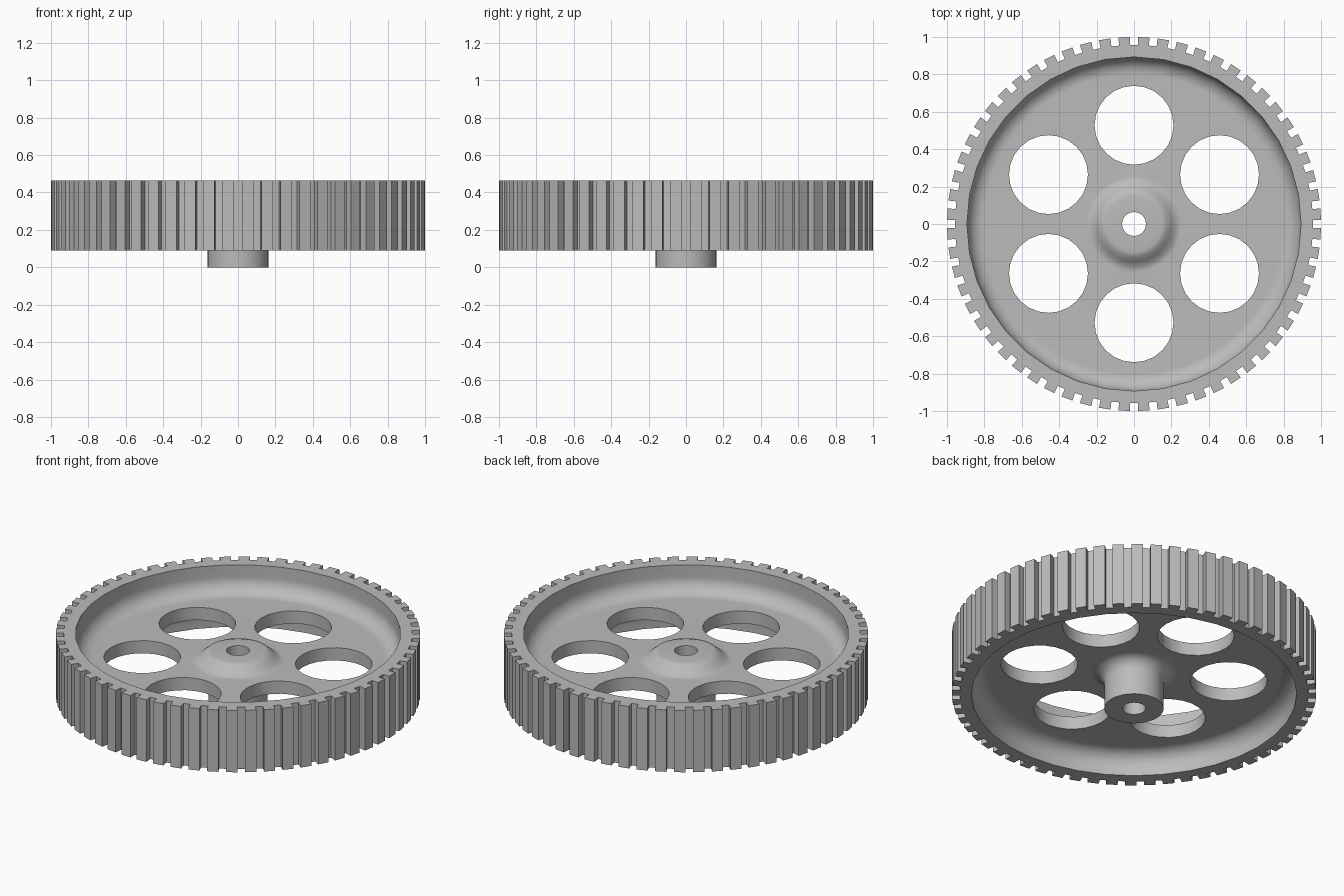
import bpy, bmesh, math
from math import sin, cos, pi, radians

cube = bpy.data.objects.get("Cube")
if cube:
    bpy.data.objects.remove(cube, do_unlink=True)

# Main sizes
TEETH, TIP, ROOT = 60, 1.0, 0.957
RIM_LOW, RIM_TOP, RIM_IN = 0.09, 0.465, 0.893
WEB_LOW, WEB_TOP = 0.225, 0.302
HUB, BORE = 0.163, 0.064

grey = bpy.data.materials.new("plain_grey")
grey.use_nodes = True
grey.diffuse_color = (0.5, 0.5, 0.5, 1)
grey.node_tree.nodes["Principled BSDF"].inputs["Base Color"].default_value = (0.5, 0.5, 0.5, 1)


def make_object(name, bm):
    bmesh.ops.recalc_face_normals(bm, faces=bm.faces)
    mesh = bpy.data.meshes.new(name)
    bm.to_mesh(mesh)
    bm.free()
    mesh.materials.append(grey)
    obj = bpy.data.objects.new(name, mesh)
    bpy.context.collection.objects.link(obj)
    return obj


def arc(cx, cz, r, start, end, steps=6):
    angles = [radians(start + (end - start) * i / steps) for i in range(steps + 1)]
    return [(cx + r * cos(a), cz + r * sin(a)) for a in angles]


def lathe(name, profile, sides=36):
    """Revolve a closed (radius, z) outline that stays off the axis."""
    bm = bmesh.new()
    rings = [[bm.verts.new((r * cos(2 * pi * i / sides), r * sin(2 * pi * i / sides), z))
              for r, z in profile] for i in range(sides)]
    n = len(profile)
    for i in range(sides):
        a, b = rings[i], rings[(i + 1) % sides]
        for j in range(n):
            k = (j + 1) % n
            bm.faces.new((a[j], b[j], b[k], a[k]))
    return make_object(name, bm)


def prism(name, outline, low, high):
    bm = bmesh.new()
    face = bm.faces.new([bm.verts.new((x, y, low)) for x, y in outline])
    made = bmesh.ops.extrude_face_region(bm, geom=[face])["geom"]
    verts = [v for v in made if isinstance(v, bmesh.types.BMVert)]
    bmesh.ops.translate(bm, verts=verts, vec=(0, 0, high - low))
    return make_object(name, bm)


def circle(r, sides, cx=0, cy=0):
    return [(cx + r * cos(2 * pi * i / sides), cy + r * sin(2 * pi * i / sides))
            for i in range(sides)]


# Toothed blank with straight-sided grooves
outline = []
half = 0.021
for i in range(TEETH):
    a = 2 * pi * i / TEETH
    for r, side in ((TIP, -half), (ROOT, -half), (ROOT, half), (TIP, half)):
        t = a + math.asin(side / r)
        outline.append((r * cos(t), r * sin(t)))
wheel = prism("toothed_wheel", outline, 0, RIM_TOP)

# Upper recess: soft hub shoulder, flat web, rounded inner rim
f = 0.09
shoulder = 0.5 * (0.362 - WEB_TOP)
upper = [(0.03, 0.6), (0.03, 0.362), (0.15, 0.362), (0.175, 0.354),
         (0.2, WEB_TOP + shoulder), (0.225, WEB_TOP + 0.008), (0.255, WEB_TOP)]
upper += arc(RIM_IN - f, WEB_TOP + f, f, -90, 0)
upper += [(RIM_IN, 0.6)]

# Lower recess: hub fillet, flat web, rounded inner rim, clear space under the rim
g = 0.075
lower = [(HUB, -0.1)]
lower += arc(HUB + g, WEB_LOW - g, g, 180, 90)
lower += arc(RIM_IN - f, WEB_LOW - f, f, 90, 0)
lower += [(RIM_IN, RIM_LOW), (1.2, RIM_LOW), (1.2, -0.1)]

cutters = [lathe("upper_recess_cutter", upper),
           lathe("lower_recess_cutter", lower),
           prism("bore_cutter", circle(BORE, 24), -0.1, 0.7)]

# Six round openings through the web
for i in range(6):
    a = radians(30 + 60 * i)
    cutters.append(prism("web_hole_cutter", circle(0.211, 24, 0.528 * cos(a), 0.528 * sin(a)),
                         -0.05, 0.65))

bpy.ops.object.select_all(action='DESELECT')
bpy.context.view_layer.objects.active = wheel
wheel.select_set(True)
for cutter in cutters:
    cutter.hide_render = True
    cut = wheel.modifiers.new("cut", 'BOOLEAN')
    cut.operation = 'DIFFERENCE'
    cut.solver = 'EXACT'
    cut.object = cutter
    bpy.ops.object.modifier_apply(modifier=cut.name)
    bpy.data.objects.remove(cutter, do_unlink=True)

# Smooth fillets with crisp edges and flat web
bpy.ops.object.shade_smooth_by_angle(angle=radians(30))
normals = wheel.modifiers.new("flat_web_normals", 'WEIGHTED_NORMAL')
normals.keep_sharp = True
